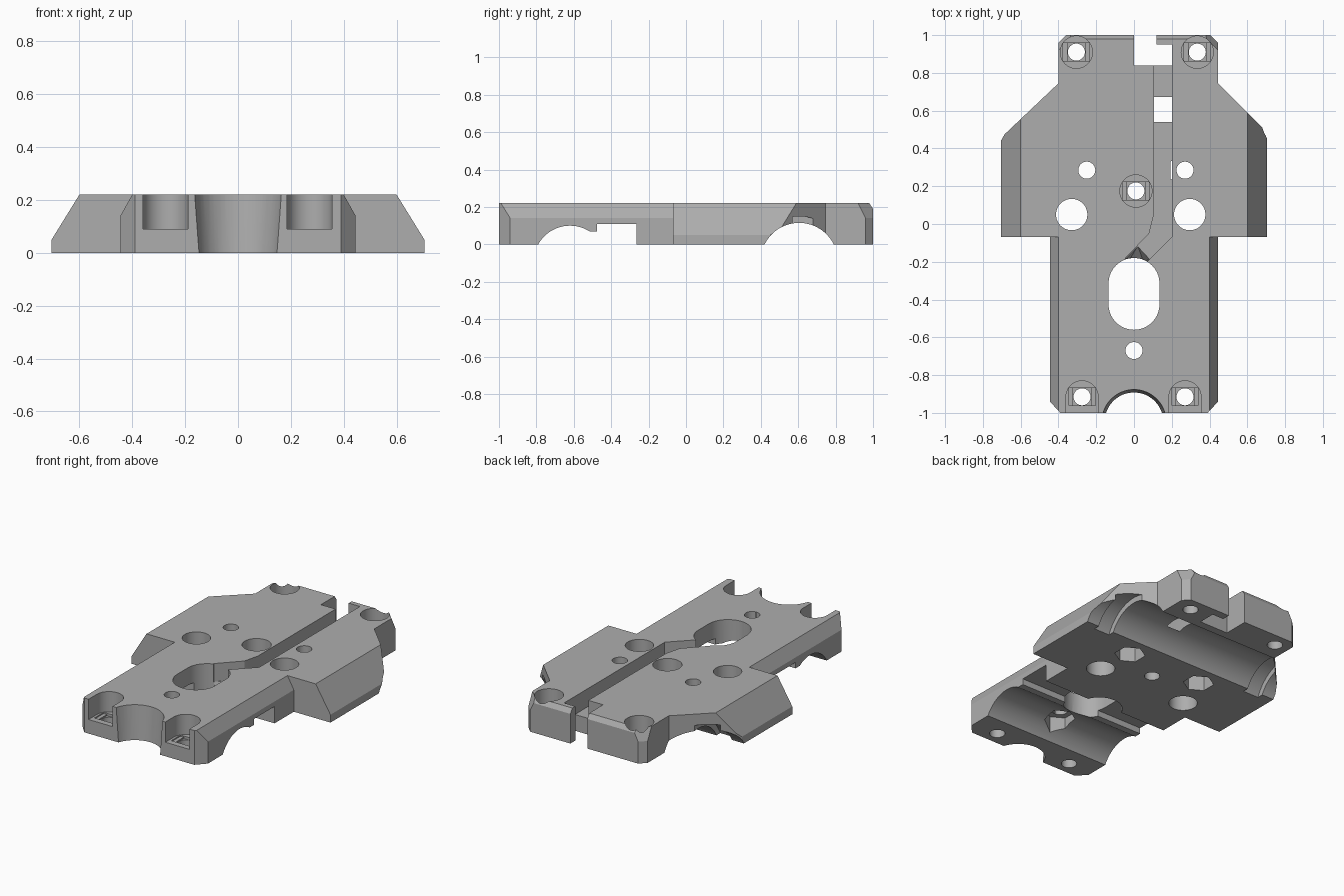
import bpy, bmesh, math

cube = bpy.data.objects.get("Cube")
if cube:
    bpy.data.objects.remove(cube, do_unlink=True)

TOP = 0.22
HIGH = 0.4
LOW = -0.2

grey = bpy.data.materials.new("plain_grey")
grey.use_nodes = True
colour = (0.42, 0.42, 0.42, 1)
grey.diffuse_color = colour
grey.node_tree.nodes["Principled BSDF"].inputs["Base Color"].default_value = colour


def make_object(name, bm):
    bmesh.ops.recalc_face_normals(bm, faces=bm.faces)
    mesh = bpy.data.meshes.new(name)
    bm.to_mesh(mesh)
    bm.free()
    mesh.materials.append(grey)
    obj = bpy.data.objects.new(name, mesh)
    bpy.context.collection.objects.link(obj)
    return obj


def prism(name, points, start, end, axis="z"):
    """Extrude a closed outline along one axis."""
    def place(a, b, c):
        return {"z": (a, b, c), "y": (a, c, b), "x": (c, a, b)}[axis]
    bm = bmesh.new()
    face = bm.faces.new([bm.verts.new(place(a, b, start)) for a, b in points])
    ext = bmesh.ops.extrude_face_region(bm, geom=[face])
    verts = [v for v in ext["geom"] if isinstance(v, bmesh.types.BMVert)]
    bmesh.ops.translate(bm, verts=verts, vec=place(0, 0, end - start))
    return make_object(name, bm)


def hull(name, points):
    bm = bmesh.new()
    for p in points:
        bm.verts.new(p)
    bmesh.ops.convex_hull(bm, input=bm.verts)
    return make_object(name, bm)


def circle(a, b, r, n=48, turn=0.0):
    return [(a + r * math.cos(turn + math.tau * i / n),
             b + r * math.sin(turn + math.tau * i / n)) for i in range(n)]


def stadium(x, y0, y1, r, n=20):
    upper = [(x + r * math.cos(math.pi * i / n), y1 + r * math.sin(math.pi * i / n))
             for i in range(n + 1)]
    lower = [(x - r * math.cos(math.pi * i / n), y0 - r * math.sin(math.pi * i / n))
             for i in range(n + 1)]
    return upper + lower


def rect(a0, a1, b0, b1):
    return [(a0, b0), (a1, b0), (a1, b1), (a0, b1)]


# Plate outline: narrow front, wide middle, stepped back
right_side = [(0.39, -1), (0.445, -0.94), (0.445, -0.07), (0.705, -0.07),
              (0.705, 0.45), (0.68, 0.51), (0.445, 0.745), (0.445, 0.96), (0.405, 1)]
left_side = [(-0.36, 1), (-0.4, 0.96), (-0.4, 0.745), (-0.685, 0.475),
             (-0.705, 0.44), (-0.705, -0.07), (-0.445, -0.07), (-0.445, -0.94), (-0.39, -1)]
plate = prism("carriage_plate", right_side + left_side, 0, TOP)


def cut(tool):
    mod = plate.modifiers.new("cut", "BOOLEAN")
    mod.operation = "DIFFERENCE"
    mod.solver = "EXACT"
    mod.object = tool
    bpy.context.view_layer.objects.active = plate
    bpy.ops.object.modifier_apply(modifier=mod.name)
    bpy.data.objects.remove(tool, do_unlink=True)


def hole(x, y, r):
    cut(prism("hole", circle(x, y, r), LOW, HIGH))


# Sloped wings and chamfered front sides
for s in (-1, 1):
    cut(prism("wing_slope", [(s * 0.705, 0.05), (s * 0.6, TOP), (s * 0.575, 0.26),
                             (s * 0.8, 0.26), (s * 0.8, 0.05)], -0.1, 0.7, "y"))
    cut(prism("side_chamfer", [(s * 0.445, 0.14), (s * 0.4, TOP), (s * 0.389, 0.24),
                               (s * 0.5, 0.24), (s * 0.5, 0.14)], -1.1, -0.07, "y"))

# Back corner facets and back top chamfer
for s, edge in ((1, 0.445), (-1, 0.4)):
    far = edge + 0.06
    cut(hull("corner_facet", [
        (s * far, 0.9, 0.14), (s * (edge - 0.1), 1.06, 0.14), (s * far, 1.06, 0.14),
        (s * far, 0.855, 0.23), (s * (edge - 0.145), 1.06, 0.23), (s * far, 1.06, 0.23)]))
cut(prism("back_chamfer", [(1, 0.19), (0.98, TOP), (0.967, 0.24), (1.1, 0.24), (1.1, 0.19)],
          -0.6, 0.6, "x"))

# Rod troughs and relief channel across the underside
for y, z, r in ((-0.62, -0.0945, 0.1945), (0.605, -0.091, 0.206)):
    cut(prism("trough", circle(y, z, r, 80), -1, 1, "x"))
cut(prism("trough_lip", rect(-0.55, -0.47, LOW, 0.07), -1, 1, "x"))
cut(prism("relief", rect(-0.475, -0.265, LOW, 0.108), -1, 1, "x"))

# Strap grooves around the back trough
for s in (-1, 1):
    cut(prism("strap_groove", circle(0.605, -0.091, 0.241, 80), s * 0.51, s * 0.62, "x"))

# Back notch and cable channel
cut(prism("back_notch", [(0, 0.84), (0.2, 0.84), (0.2, 0.95), (0.12, 0.95),
                         (0.12, 1.1), (0, 1.1)], LOW, HIGH))
cut(prism("cable_channel", [(0.105, 0.86), (0.105, 0.05), (0.08, -0.05), (-0.045, -0.18),
                            (-0.02, -0.26), (0.06, -0.21), (0.2, -0.07), (0.2, 0.86)],
          0.104, HIGH))
cut(hull("channel_ramp", [(0.02, -0.115, 0.11), (-0.045, -0.18, 0.11), (0.085, -0.185, 0.11),
                          (0, -0.25, 0.11), (-0.03, -0.2, 0.04), (0.05, -0.2, 0.04)]))

# Long opening and tapered front mouth
cut(prism("long_opening", stadium(0, -0.425, -0.315, 0.135), LOW, HIGH))
mouth = [(x, y, z) for z, r in ((-0.1, 0.148), (0.3, 0.176))
         for x, y in circle(0, -1.047, r, 64)]
cut(hull("front_mouth", mouth))

# Plain holes
for x, y, r in ((-0.25, 0.285, 0.045), (0.27, 0.285, 0.045), (0, -0.67, 0.045),
                (-0.33, 0.05, 0.083), (0.295, 0.05, 0.083)):
    hole(x, y, r)

# Hexagonal nut pockets from below
for x, y, depth in ((-0.25, 0.285, 0.13), (0.27, 0.285, 0.13), (0, -0.67, 0.145)):
    cut(prism("nut_pocket", circle(x, y, 0.09, 6, math.pi / 6), LOW, depth))

# Counterbored screw holes with stepped floors; the front pair opens forward
for x, y, reach in ((-0.305, 0.91, 0), (0.335, 0.91, 0), (0.01, 0.175, 0),
                    (-0.275, -0.915, 0.3), (0.27, -0.915, 0.3)):
    cut(prism("counterbore", stadium(x, y - reach - 0.001, y, 0.085), 0.09, HIGH))
    cut(prism("wide_step", rect(x - 0.07, x + 0.07, y - 0.047, y + 0.047), 0.082, 0.15))
    cut(prism("square_step", rect(x - 0.047, x + 0.047, y - 0.047, y + 0.047), 0.074, 0.15))
    hole(x, y, 0.045)

# Smooth round walls, keep edges sharp
bpy.ops.object.select_all(action="DESELECT")
plate.select_set(True)
bpy.context.view_layer.objects.active = plate
bpy.ops.object.shade_smooth_by_angle(angle=math.radians(20))
